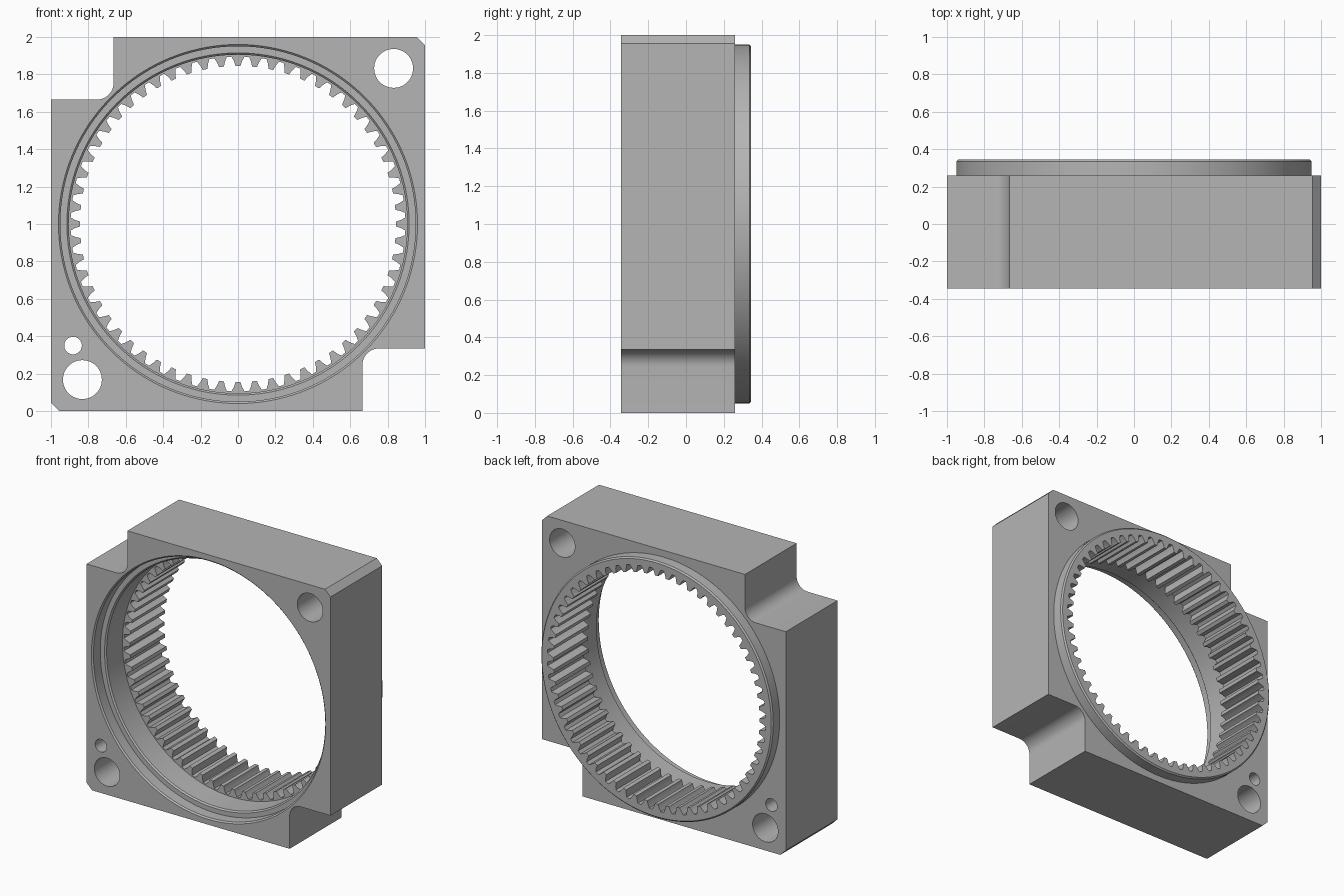
import bpy, bmesh
from math import sin, cos, pi, tau, radians

cube = bpy.data.objects.get("Cube")
if cube:
    bpy.data.objects.remove(cube, do_unlink=True)

FRONT, SHOULDER, BACK = -0.345, 0.26, 0.345
TEETH = 60

steel = bpy.data.materials.new("plain grey steel")
steel.use_nodes = True
grey = (0.46, 0.46, 0.46, 1)
steel.diffuse_color = grey
steel.node_tree.nodes["Principled BSDF"].inputs["Base Color"].default_value = grey


def circle(r, cx=0, cz=0, n=160):
    return [(cx + r * cos(tau * i / n), cz + r * sin(tau * i / n)) for i in range(n)]


def loft(name, sections):
    """Closed solid through (outline, y) sections with equal point counts."""
    bm = bmesh.new()
    loops = [[bm.verts.new((x, y, z + 1)) for x, z in pts] for pts, y in sections]
    for a, b in zip(loops, loops[1:]):
        for i in range(len(a)):
            j = (i + 1) % len(a)
            bm.faces.new((a[i], a[j], b[j], b[i]))
    bm.faces.new(loops[0])
    bm.faces.new(loops[-1][::-1])
    bmesh.ops.recalc_face_normals(bm, faces=bm.faces)
    mesh = bpy.data.meshes.new(name)
    bm.to_mesh(mesh)
    bm.free()
    mesh.materials.append(steel)
    ob = bpy.data.objects.new(name, mesh)
    bpy.context.collection.objects.link(ob)
    return ob


def combine(target, tool, operation):
    mod = target.modifiers.new(operation.lower(), 'BOOLEAN')
    mod.operation, mod.solver, mod.object = operation, 'EXACT', tool
    bpy.context.view_layer.objects.active = target
    bpy.ops.object.modifier_apply(modifier=mod.name)
    bpy.data.objects.remove(tool, do_unlink=True)


# Block outline: half of it, repeated by a half turn
NOTCH, FILLET, CUT = 0.665, 0.09, 0.045
half = [(1, -NOTCH), (1, 1 - CUT), (1 - CUT, 1), (-NOTCH, 1)]
centre = NOTCH + FILLET
for i in range(13):
    a = -pi / 2 * i / 12
    half.append((-centre + FILLET * cos(a), centre + FILLET * sin(a)))
outline = half + [(-x, -z) for x, z in half]
body = loft("ring_gear_housing", [(outline, FRONT), (outline, SHOULDER)])

# Raised locating spigot on the back
combine(body, loft("spigot", [
    (circle(0.95), 0.1), (circle(0.95), BACK - 0.01), (circle(0.94), BACK)]), 'UNION')

# Stepped front recess with chamfered edges
recess = [(0.96, FRONT - 0.1), (0.96, FRONT), (0.95, FRONT + 0.01),
          (0.95, -0.255), (0.915, -0.255), (0.905, -0.245), (0.905, -0.06)]
combine(body, loft("recess_cutter", [(circle(r), y) for r, y in recess]), 'DIFFERENCE')

# Internal gear opening: (radius, half width of tooth) along each flank
flank = [(0.895, 0.034), (0.873, 0.0225), (0.858, 0.017), (0.845, 0.013)]
gear = []
for t in range(TEETH):
    mid = tau * t / TEETH
    gear += [(r * cos(mid - w / r), r * sin(mid - w / r)) for r, w in flank]
    gear += [(r * cos(mid + w / r), r * sin(mid + w / r)) for r, w in reversed(flank)]
combine(body, loft("gear_cutter", [(gear, -0.15), (gear, BACK + 0.1)]), 'DIFFERENCE')

# Bolt holes in opposite corners and a small dowel hole
for x, z, r in [(0.832, 0.832, 0.104), (-0.832, -0.832, 0.104), (-0.882, -0.65, 0.047)]:
    pts = circle(r, x, z, 48)
    combine(body, loft("hole_cutter", [(pts, FRONT - 0.1), (pts, BACK + 0.1)]), 'DIFFERENCE')

for ob in bpy.context.selected_objects:
    ob.select_set(False)
body.select_set(True)
bpy.context.view_layer.objects.active = body
bpy.ops.object.shade_smooth_by_angle(angle=radians(25))
